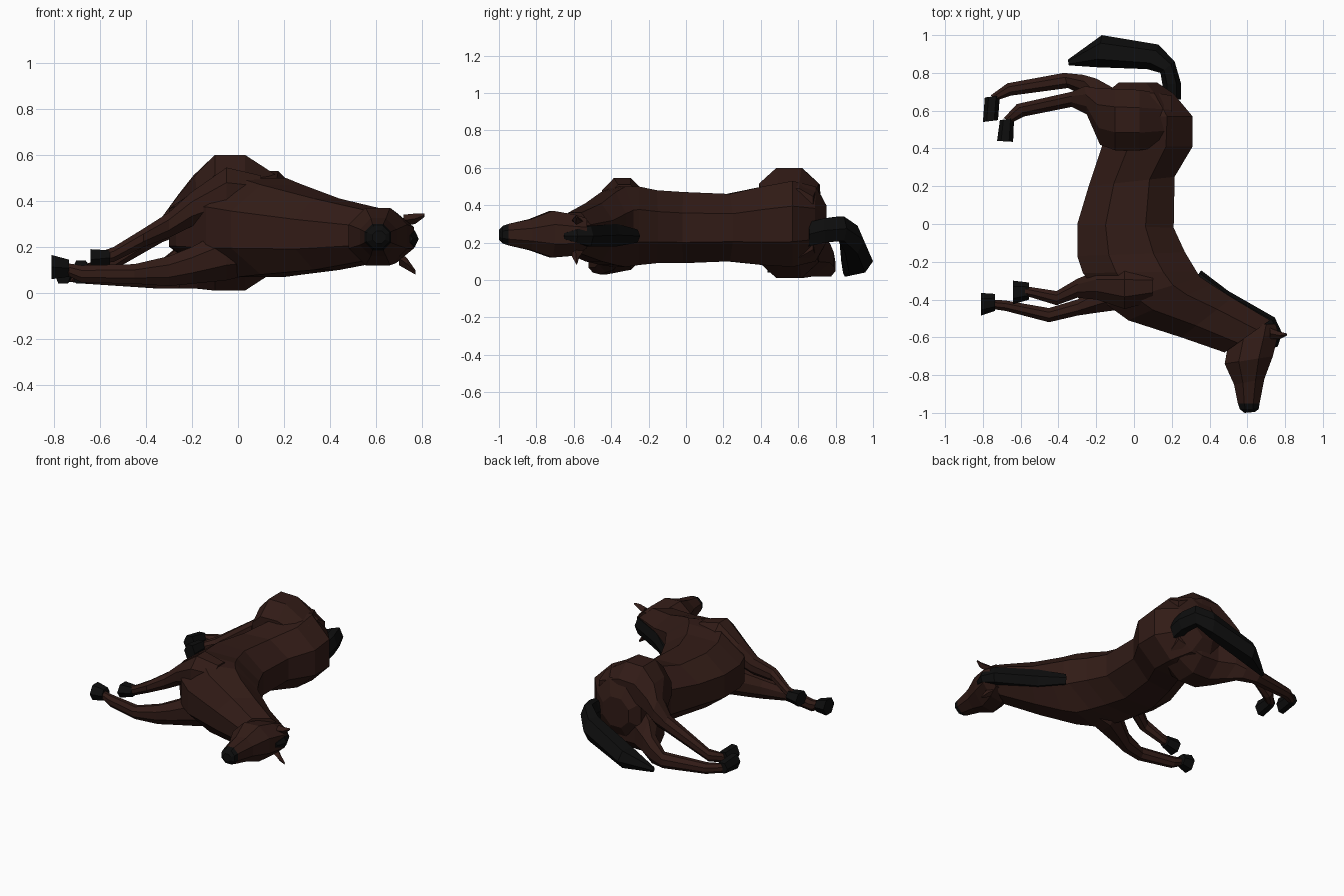
import bpy, bmesh, math
from mathutils import Vector


def material(name, rgb):
    m = bpy.data.materials.new(name)
    m.diffuse_color = (*rgb, 1)
    return m


COAT = material("brown_coat", (0.031, 0.011, 0.008))
DARK = material("black_hair_and_hoof", (0.004, 0.004, 0.004))


def loft(name, sections, mat, sides=6):
    """Skin of flat polygon rings; a section is (xy edge, xy edge, z low, z high)."""
    bm = bmesh.new()
    turn = math.pi / 8 if sides == 8 else 0
    angles = [turn + 2 * math.pi * i / sides for i in range(sides)]
    mc = max(math.cos(a) for a in angles)
    ms = max(math.sin(a) for a in angles)
    rings = []
    for a, b, lo, hi in sections:
        a, b = Vector((*a, 0)), Vector((*b, 0))
        mid, half = (a + b) / 2, (b - a) / 2
        rings.append([bm.verts.new(mid + half * math.cos(t) / mc
                      + Vector((0, 0, (lo + hi) / 2 + (hi - lo) / 2 * math.sin(t) / ms)))
                      for t in angles])
    for r, s in zip(rings, rings[1:]):
        for i in range(sides):
            j = (i + 1) % sides
            bm.faces.new((r[i], r[j], s[j], s[i]))
    bm.faces.new(rings[0])
    bm.faces.new(rings[-1])
    bmesh.ops.recalc_face_normals(bm, faces=bm.faces)
    me = bpy.data.meshes.new(name)
    bm.to_mesh(me)
    bm.free()
    me.materials.append(mat)
    ob = bpy.data.objects.new(name, me)
    bpy.context.collection.objects.link(ob)
    return ob


def across(x, y0, y1, lo, hi):
    return ((x, y0), (x, y1), lo, hi)


def flip(sections, total):
    return [(a, b, total - hi, total - lo) for a, b, lo, hi in sections]


# Trunk and neck, belly edge to back edge, rump to throat
loft("body", [
    ((-0.08, 0.75), (0.12, 0.75), 0.20, 0.40),
    ((-0.14, 0.70), (0.21, 0.69), 0.10, 0.50),
    ((-0.15, 0.57), (0.31, 0.57), 0.07, 0.53),
    ((-0.17, 0.41), (0.31, 0.41), 0.08, 0.50),
    ((-0.24, 0.20), (0.215, 0.25), 0.10, 0.46),
    ((-0.30, 0.00), (0.21, -0.02), 0.09, 0.47),
    ((-0.30, -0.17), (0.27, -0.15), 0.09, 0.48),
    ((-0.27, -0.26), (0.33, -0.25), 0.08, 0.50),
    ((-0.14, -0.43), (0.35, -0.28), 0.07, 0.50),
    ((-0.03, -0.51), (0.41, -0.32), 0.08, 0.47),
    ((0.25, -0.60), (0.52, -0.39), 0.10, 0.41),
    ((0.48, -0.68), (0.72, -0.51), 0.14, 0.36)], COAT, 8)

# Head and muzzle
loft("head", [
    ((0.58, -0.53), (0.75, -0.53), 0.17, 0.33),
    ((0.50, -0.63), (0.765, -0.58), 0.13, 0.35),
    ((0.48, -0.74), (0.735, -0.70), 0.12, 0.37),
    ((0.53, -0.85), (0.69, -0.82), 0.16, 0.325),
    ((0.55, -0.95), (0.665, -0.95), 0.185, 0.30)], COAT, 8)
loft("muzzle", [
    ((0.55, -0.95), (0.665, -0.95), 0.185, 0.30),
    ((0.56, -0.98), (0.66, -0.98), 0.195, 0.29),
    ((0.585, -1.0), (0.64, -0.995), 0.215, 0.27)], DARK, 8)

# Ears
loft("upper_ear", [across(0.72, -0.55, -0.61, 0.29, 0.34),
                   across(0.77, -0.57, -0.61, 0.30, 0.345),
                   across(0.81, -0.58, -0.59, 0.33, 0.345)], COAT, 4)
loft("lower_ear", [across(0.70, -0.55, -0.61, 0.12, 0.18),
                   across(0.735, -0.57, -0.61, 0.10, 0.15),
                   across(0.77, -0.58, -0.59, 0.08, 0.10)], COAT, 4)

# Mane with forelock
loft("mane", [
    ((0.32, -0.30), (0.355, -0.245), 0.20, 0.27),
    ((0.45, -0.41), (0.50, -0.355), 0.18, 0.30),
    ((0.69, -0.55), (0.745, -0.495), 0.18, 0.29),
    ((0.72, -0.60), (0.785, -0.58), 0.20, 0.27),
    ((0.72, -0.66), (0.76, -0.65), 0.22, 0.25)], DARK)

# Tail
loft("tail", [
    ((0.15, 0.65), (0.25, 0.66), 0.18, 0.31),
    ((0.15, 0.74), (0.25, 0.74), 0.20, 0.33),
    ((0.14, 0.80), (0.215, 0.86), 0.21, 0.34),
    ((0.07, 0.82), (0.13, 0.95), 0.14, 0.29),
    ((-0.20, 0.83), (-0.17, 1.0), 0.04, 0.16),
    ((-0.345, 0.84), (-0.35, 0.87), 0.02, 0.05)], DARK)

# Thighs, mirrored for the leg underneath, running into the hind legs
thigh = [across(0.20, 0.68, 0.42, 0.34, 0.49),
         across(0.03, 0.71, 0.39, 0.31, 0.60),
         across(-0.10, 0.715, 0.39, 0.30, 0.60)]
loft("upper_hind_leg", thigh + [
    ((-0.20, 0.72), (-0.18, 0.42), 0.27, 0.51),
    ((-0.26, 0.73), (-0.25, 0.58), 0.25, 0.43),
    ((-0.33, 0.70), (-0.33, 0.62), 0.22, 0.33),
    ((-0.62, 0.635), (-0.58, 0.57), 0.07, 0.145),
    ((-0.69, 0.56), (-0.64, 0.54), 0.06, 0.12)], COAT, 8)
loft("lower_hind_leg", flip(thigh, 0.61) + [
    ((-0.20, 0.77), (-0.17, 0.48), 0.02, 0.27),
    ((-0.27, 0.79), (-0.25, 0.67), 0.02, 0.20),
    ((-0.37, 0.80), (-0.35, 0.72), 0.02, 0.12),
    ((-0.67, 0.745), (-0.65, 0.68), 0.04, 0.11),
    ((-0.76, 0.68), (-0.71, 0.66), 0.05, 0.11)], COAT, 8)

# Shoulders and forelegs
shoulder = [across(0.10, -0.41, -0.25, 0.35, 0.51),
            across(-0.05, -0.45, -0.23, 0.32, 0.545)]
loft("upper_foreleg", shoulder + [
    across(-0.20, -0.40, -0.25, 0.29, 0.44),
    across(-0.30, -0.39, -0.29, 0.24, 0.35),
    across(-0.41, -0.43, -0.355, 0.20, 0.28),
    across(-0.54, -0.39, -0.335, 0.135, 0.20),
    across(-0.58, -0.38, -0.33, 0.13, 0.185)], COAT, 8)
loft("lower_foreleg", flip(shoulder, 0.60) + [
    across(-0.20, -0.47, -0.33, 0.04, 0.20),
    across(-0.30, -0.485, -0.40, 0.03, 0.16),
    across(-0.45, -0.52, -0.445, 0.04, 0.125),
    across(-0.68, -0.46, -0.405, 0.045, 0.12),
    across(-0.75, -0.45, -0.40, 0.08, 0.13)], COAT, 8)

# Hooves
loft("upper_fore_hoof", [across(-0.555, -0.40, -0.31, 0.12, 0.185),
                         across(-0.64, -0.425, -0.30, 0.10, 0.19)], DARK)
loft("lower_fore_hoof", [across(-0.735, -0.46, -0.37, 0.07, 0.145),
                         across(-0.81, -0.485, -0.365, 0.06, 0.165)], DARK)
loft("upper_hind_hoof", [((-0.71, 0.55), (-0.635, 0.56), 0.055, 0.13),
                         ((-0.725, 0.44), (-0.64, 0.435), 0.04, 0.14)], DARK)
loft("lower_hind_hoof", [((-0.79, 0.67), (-0.71, 0.68), 0.05, 0.12),
                         ((-0.80, 0.54), (-0.72, 0.55), 0.04, 0.14)], DARK)
